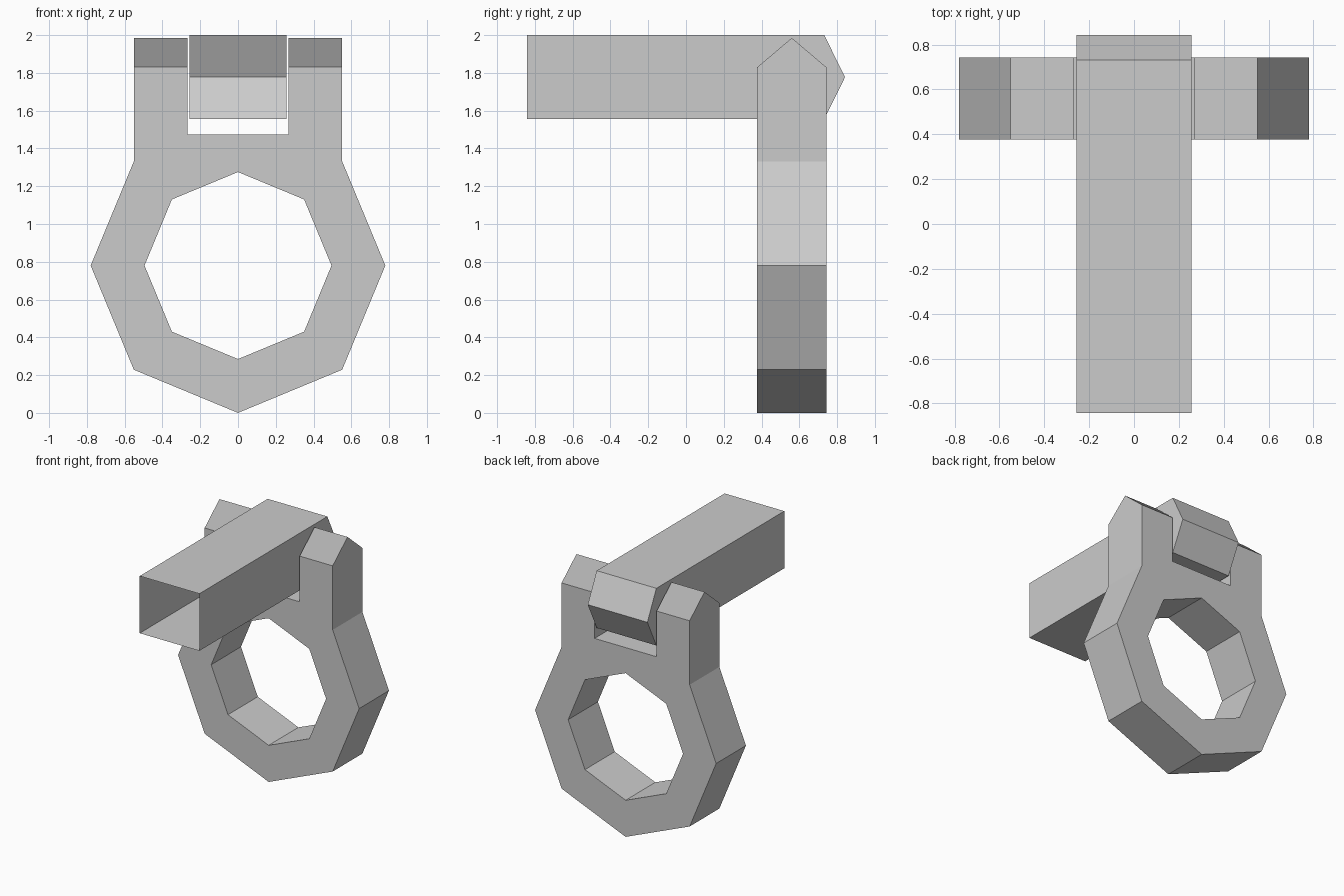
import bpy, bmesh, math
from mathutils import Vector

if "Cube" in bpy.data.objects:
    bpy.data.objects.remove(bpy.data.objects["Cube"], do_unlink=True)

grey = bpy.data.materials.new("plain grey")
grey.use_nodes = True
COLOUR = (0.6, 0.6, 0.6, 1)
grey.diffuse_color = COLOUR
grey.node_tree.nodes["Principled BSDF"].inputs["Base Color"].default_value = COLOUR


def extrude_outline(points, depth):
    """Solid made by sweeping a closed outline along a vector."""
    bm = bmesh.new()
    face = bm.faces.new([bm.verts.new(p) for p in points])
    top = bmesh.ops.extrude_face_region(bm, geom=[face], use_keep_orig=True)
    moved = [v for v in top["geom"] if isinstance(v, bmesh.types.BMVert)]
    bmesh.ops.translate(bm, verts=moved, vec=depth)
    bmesh.ops.recalc_face_normals(bm, faces=bm.faces)
    return bm


def drop_faces(bm, rule):
    bmesh.ops.delete(bm, geom=[f for f in bm.faces if rule(f)], context="FACES")


def add_object(name, bm):
    mesh = bpy.data.meshes.new(name)
    bm.to_mesh(mesh)
    bm.free()
    mesh.materials.append(grey)
    obj = bpy.data.objects.new(name, mesh)
    bpy.context.collection.objects.link(obj)
    return obj


# Ring with two prongs: half outline, pointed prong tops, then mirrored
FRONT, BACK = 0.377, 0.743
CENTRE, OUTER, INNER = 0.78, 0.78, 0.495
SHOULDER, PEAK, SLOT, SLOT_FLOOR = 1.83, 1.985, 0.267, 1.474


def octagon_arc(radius, first, last):
    step = math.pi / 4
    return [(radius * math.cos(i * step), CENTRE + radius * math.sin(i * step))
            for i in range(first, last + 1)]


outer = octagon_arc(OUTER, -2, 1)
prong_x = outer[-1][0]
prong = [(prong_x, SHOULDER), (SLOT, SHOULDER), (SLOT, SLOT_FLOOR), (0, SLOT_FLOOR)]
outline = outer + prong + octagon_arc(INNER, -2, 2)[::-1]
bm = extrude_outline([(x, FRONT, z) for x, z in outline], Vector((0, BACK - FRONT, 0)))
drop_faces(bm, lambda f: all(abs(v.co.x) < 0.001 for v in f.verts))
middle = (FRONT + BACK) / 2
bmesh.ops.bisect_plane(bm, geom=bm.verts[:] + bm.edges[:] + bm.faces[:],
                       plane_co=(0, middle, 0), plane_no=(0, 1, 0))
for v in bm.verts:
    if abs(v.co.y - middle) < 0.001 and v.co.z > SHOULDER - 0.001:
        v.co.z = PEAK
bmesh.ops.dissolve_limit(bm, angle_limit=0.01, verts=bm.verts, edges=bm.edges)
ring = add_object("pronged_ring", bm)
mirror = ring.modifiers.new("mirror", "MIRROR")
mirror.use_axis[0] = True

# Hollow bar: pointed back end, open front end
HALF_WIDTH, LENGTH, BOTTOM, TOP = 0.257, 0.842, 1.555, 2.0
side = [(-LENGTH, BOTTOM), (0.732, BOTTOM), (LENGTH, (BOTTOM + TOP) / 2),
        (0.732, TOP), (-LENGTH, TOP)]
bm = extrude_outline([(-HALF_WIDTH, y, z) for y, z in side], Vector((2 * HALF_WIDTH, 0, 0)))
drop_faces(bm, lambda f: f.normal.y < -0.99)
add_object("hollow_bar", bm)
